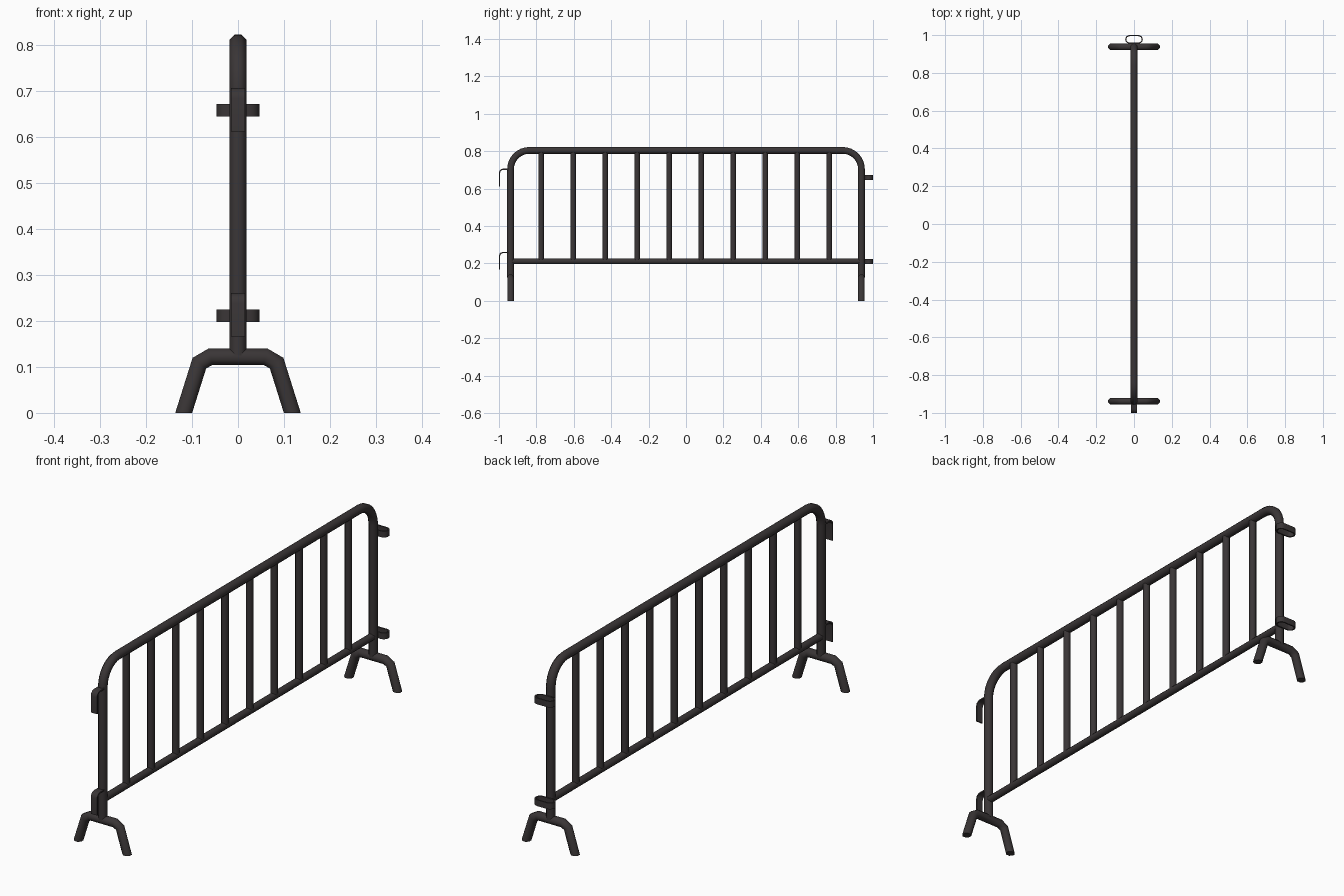
import bpy, bmesh, math
from mathutils import Vector

cube = bpy.data.objects.get("Cube")
if cube:
    bpy.data.objects.remove(cube, do_unlink=True)

# Single dark painted steel colour
steel = bpy.data.materials.new("dark_steel")
steel.use_nodes = True
colour = (0.042, 0.036, 0.037, 1)
steel.diffuse_color = colour
bsdf = next(n for n in steel.node_tree.nodes if n.type == "BSDF_PRINCIPLED")
bsdf.inputs["Base Color"].default_value = colour
bsdf.inputs["Roughness"].default_value = 0.6

X, Y, Z = Vector((1, 0, 0)), Vector((0, 1, 0)), Vector((0, 0, 1))
POST_Y, TOP, RAIL_Z = 0.938, 0.804, 0.211


def octagon(radius):
    """Eight-sided tube section, radius measured to the flats."""
    r = radius / math.cos(math.pi / 8)
    return [(r * math.cos((i + .5) * math.pi / 4), r * math.sin((i + .5) * math.pi / 4))
            for i in range(8)]


def strap(thick, width):
    t, w = thick / 2, width / 2
    return [(-t, -w), (t, -w), (t, w), (-t, w)]


def sweep(name, path, section, side, closed=False, level_ends=False):
    """Sweep a section along a planar path with mitred corners."""
    pts = [Vector(p) for p in path]
    n = len(pts)
    bm = bmesh.new()
    rings = []
    for i, p in enumerate(pts):
        norms = []
        for a, b in ((i - 1, i), (i, i + 1)):
            if closed or (a >= 0 and b < n):
                norms.append((pts[b % n] - pts[a % n]).normalized().cross(side))
        if len(norms) == 2:
            mitre = (norms[0] + norms[1]) / (1 + norms[0].dot(norms[1]))
        else:
            mitre = X / X.dot(norms[0]) if level_ends else norms[0]
        rings.append([bm.verts.new(p + mitre * u + side * v) for u, v in section])
    k = len(section)
    for i in range(n if closed else n - 1):
        a, b = rings[i], rings[(i + 1) % n]
        for j in range(k):
            bm.faces.new((a[j], a[(j + 1) % k], b[(j + 1) % k], b[j]))
    if not closed:
        bm.faces.new(rings[0])
        bm.faces.new(rings[-1])
    bmesh.ops.recalc_face_normals(bm, faces=bm.faces)
    mesh = bpy.data.meshes.new(name)
    bm.to_mesh(mesh)
    bm.free()
    mesh.materials.append(steel)
    obj = bpy.data.objects.new(name, mesh)
    bpy.context.collection.objects.link(obj)
    bpy.ops.object.select_all(action="DESELECT")
    obj.select_set(True)
    bpy.context.view_layer.objects.active = obj
    bpy.ops.object.shade_smooth_by_angle(angle=math.radians(50))
    return obj


# Outer frame: two posts joined by a rounded top rail
bend = 0.1
corner = []
for i in range(9):
    a = math.pi / 2 * i / 8
    corner.append((0, POST_Y - bend + bend * math.cos(a), TOP - bend + bend * math.sin(a)))
half = [(0, POST_Y, 0.125)] + corner
sweep("outer_frame", half + [(0, -y, z) for x, y, z in reversed(half)], octagon(0.018), X)

# Bottom rail
sweep("bottom_rail", [(0, -POST_Y, RAIL_Z), (0, POST_Y, RAIL_Z)], octagon(0.015), X)

# Upright bars
for i in range(10):
    y = -0.775 + 0.1712 * i
    sweep(f"upright_bar_{i + 1}", [(0, y, RAIL_Z), (0, y, TOP)], octagon(0.0145), X)

# Splayed feet
for label, y in (("front", -POST_Y), ("back", POST_Y)):
    leg = [(-0.118, y, 0), (-0.084, y, 0.108), (-0.06, y, 0.122)]
    sweep(label + "_foot", leg + [(-a, b, c) for a, b, c in reversed(leg)],
          octagon(0.0175), Y, level_ends=True)

# Connecting hooks at the front and loops at the back
for label, hook_z, loop_z in (("upper", 0.703, 0.658), ("lower", 0.258, RAIL_Z)):
    drop = [(-0.945, 0), (-0.979, 0), (-0.988, -0.003), (-0.995, -0.010),
            (-0.997, -0.02), (-0.997, -0.092)]
    sweep(label + "_hook", [(0, y, hook_z + dz) for y, dz in drop], strap(0.006, 0.03), X)

    loop = []
    r = 0.0195
    for end in (1, -1):
        for i in range(9):
            a = math.pi * (i / 8 - 0.5)
            loop.append((end * (0.024 + r * math.cos(a)),
                         0.9775 + end * r * math.sin(a), loop_z))
    sweep(label + "_loop", loop, strap(0.006, 0.027), Z, closed=True)
